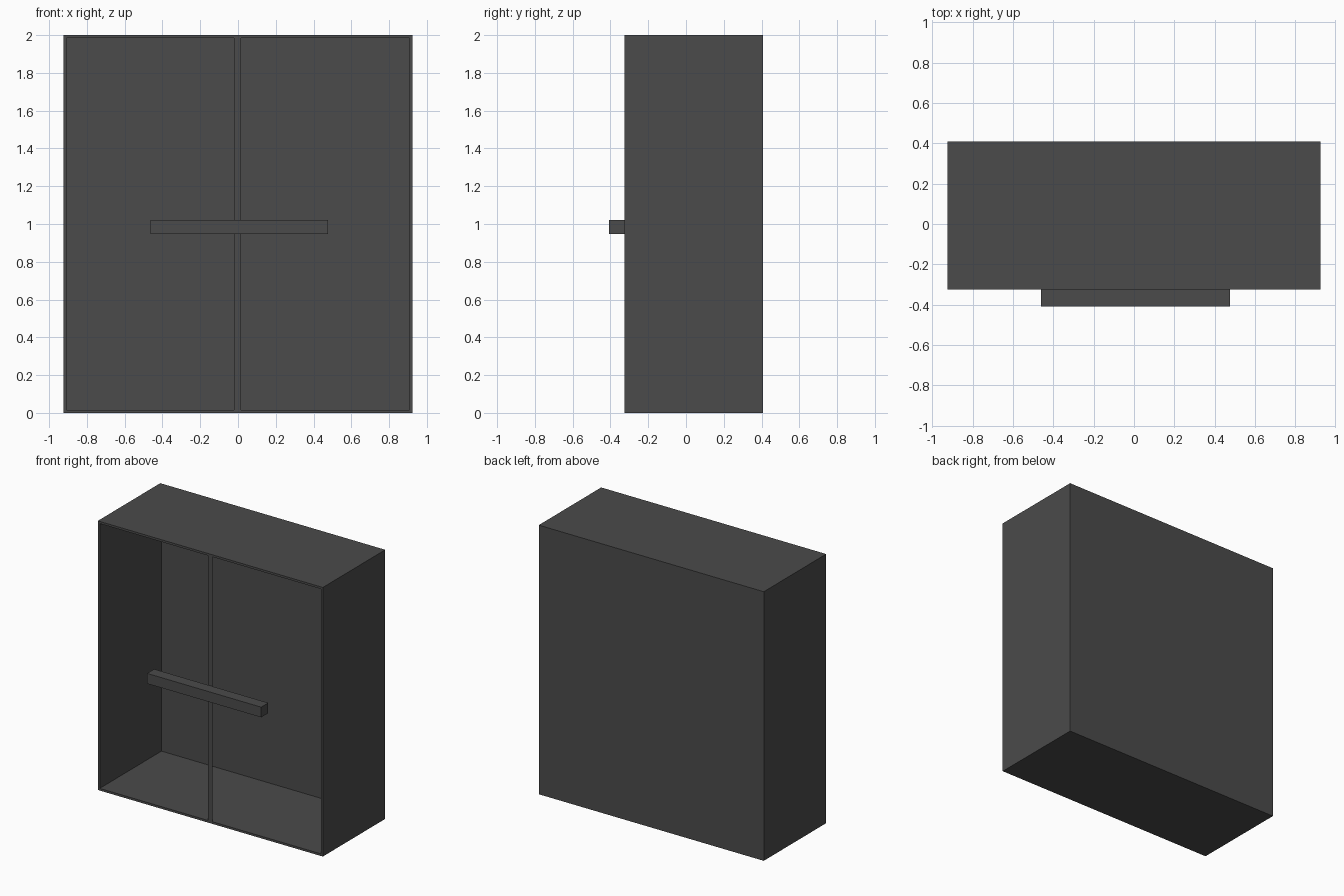
import bpy

if "Cube" in bpy.data.objects:
    bpy.data.objects.remove(bpy.data.objects["Cube"])

mat = bpy.data.materials.new("dark_grey")
mat.diffuse_color = (0.07, 0.07, 0.07, 1)
mat.use_nodes = True
mat.node_tree.nodes["Principled BSDF"].inputs["Base Color"].default_value = mat.diffuse_color


def box(name, x, y, z):
    """Box from (min, max) ranges on each axis."""
    bpy.ops.mesh.primitive_cube_add(size=1, location=[sum(r) / 2 for r in (x, y, z)])
    ob = bpy.context.object
    ob.name = name
    ob.scale = [r[1] - r[0] for r in (x, y, z)]
    bpy.ops.object.transform_apply(location=False, rotation=False, scale=True)
    ob.data.materials.append(mat)
    return ob


W, H, FRONT, BACK, T = 0.925, 2.0, -0.325, 0.408, 0.016

# Cabinet shell, hollowed out from the open front
shell = box("cabinet_shell", (-W, W), (FRONT, BACK), (0, H))
cutter = box("cavity_cutter", (-W + T, W - T), (FRONT - 0.1, BACK - 0.008), (T, H - T))
cutter.hide_render = True
cutter.hide_set(True)
mod = shell.modifiers.new("cavity", 'BOOLEAN')
mod.operation = 'DIFFERENCE'
mod.solver = 'EXACT'
mod.object = cutter
bpy.context.view_layer.objects.active = shell
bpy.ops.object.modifier_apply(modifier="cavity")
bpy.data.objects.remove(cutter)

# Thin upright in the middle of the front opening
box("centre_upright", (-0.02, 0.016), (FRONT, FRONT + 0.004), (T, H - T))

# Horizontal bar across the front
box("front_bar", (-0.462, 0.476), (-0.408, FRONT), (0.946, 1.022))
